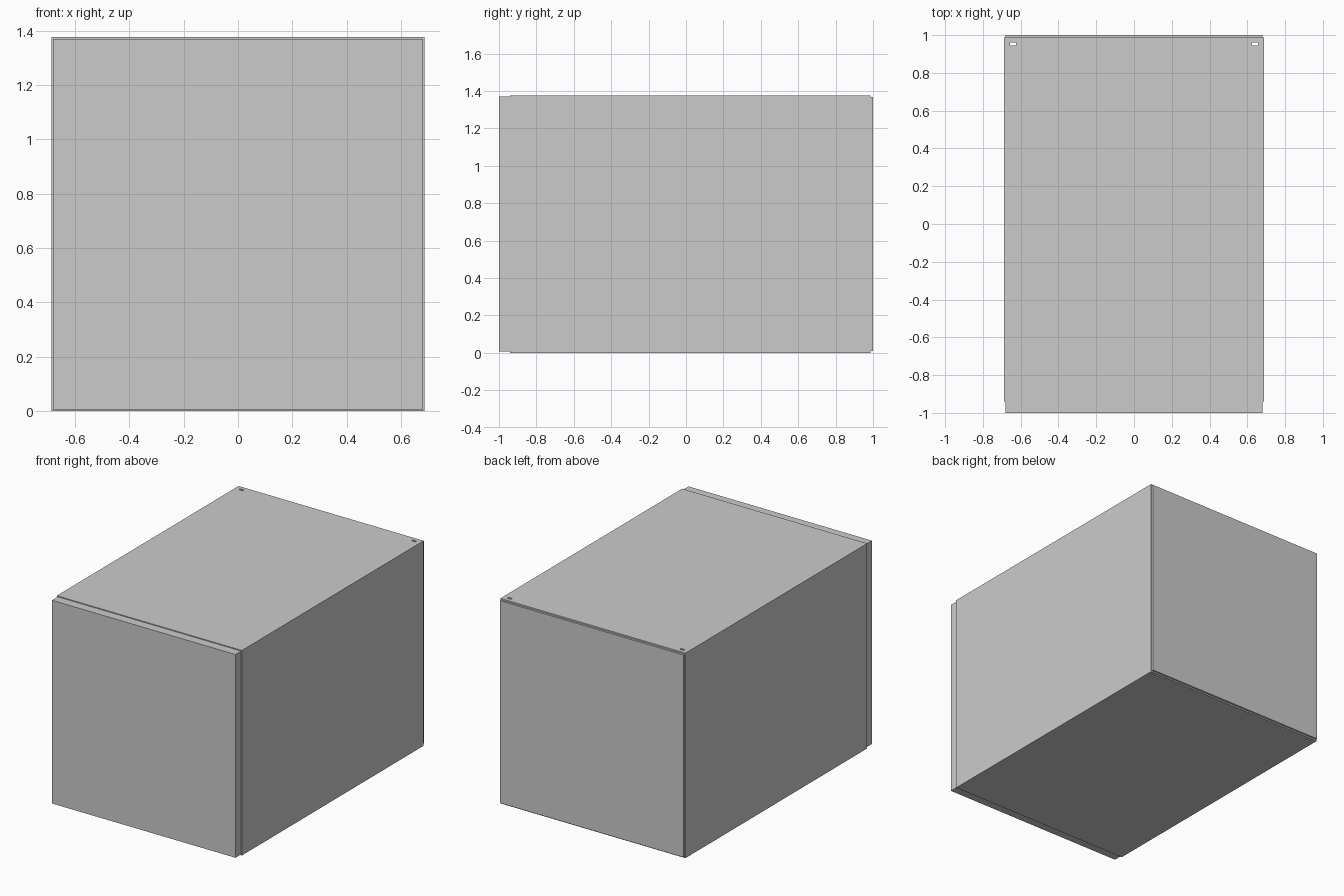
import bpy

if "Cube" in bpy.data.objects:
    bpy.data.objects.remove(bpy.data.objects["Cube"])

W, H = 0.687, 1.376      # half width, height of the cabinet
WALL = 0.015
Y_FRONT, Y_BACK = -0.94, 0.987


def box(name, x, y, z):
    """Axis-aligned box from (min, max) ranges."""
    bpy.ops.mesh.primitive_cube_add(size=1)
    ob = bpy.context.object
    ob.name = name
    ob.location = [(r[0] + r[1]) / 2 for r in (x, y, z)]
    ob.scale = [r[1] - r[0] for r in (x, y, z)]
    bpy.ops.object.transform_apply(location=True, rotation=False, scale=True)
    return ob


def cut(target, cutter):
    """Subtract a box and discard it."""
    mod = target.modifiers.new("cut", 'BOOLEAN')
    mod.operation = 'DIFFERENCE'
    mod.solver = 'EXACT'
    mod.object = cutter
    bpy.context.view_layer.objects.active = target
    bpy.ops.object.modifier_apply(modifier=mod.name)
    bpy.data.objects.remove(cutter, do_unlink=True)


# Hollow cabinet sleeve: top, bottom and two sides
body = box("cabinet_body", (-W, W), (Y_FRONT, Y_BACK), (0, H))
cut(body, box("cavity", (-W + WALL, W - WALL), (-1.2, 1.2), (WALL, H - WALL)))

# Small slots through top and bottom at the rear corners
for s in (-1, 1):
    cx = s * 0.641
    cut(body, box("slot", (cx - 0.015, cx + 0.015), (0.946, 0.96), (-0.1, H + 0.1)))

# Front door, slightly smaller than the body
box("front_door", (-W + 0.006, W - 0.006), (-1, Y_FRONT), (0.006, H - 0.006))

# Thin back panel
box("back_panel", (-W + 0.006, W - 0.006), (Y_BACK, 1), (0.009, H - 0.009))
